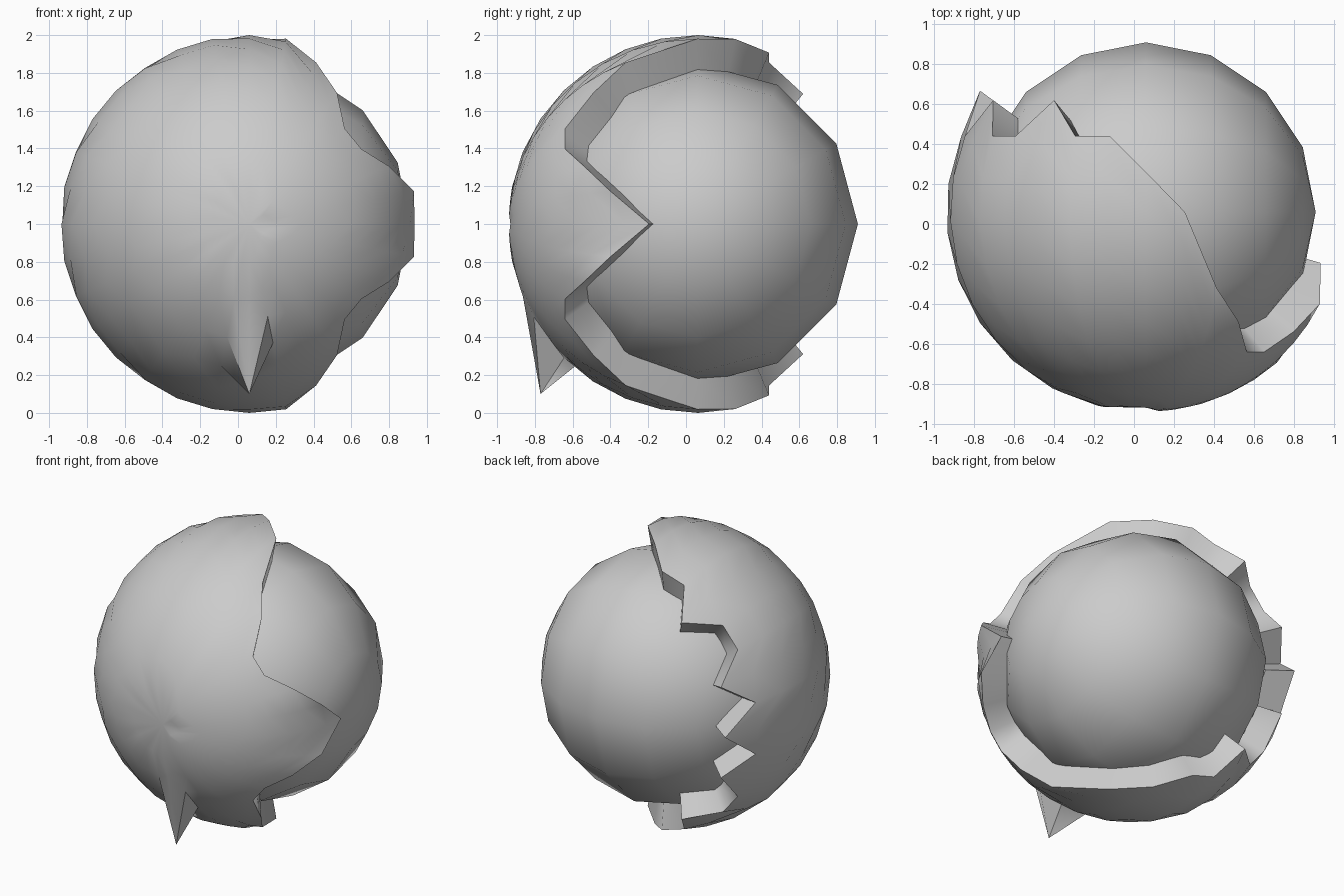
import bpy, bmesh, math
from mathutils import Vector, Matrix

if "Cube" in bpy.data.objects:
    bpy.data.objects.remove(bpy.data.objects["Cube"])

C = Vector((0.06, 0.06, 1.0))   # common centre of core and shell


def finish(bm, name, angle):
    bmesh.ops.recalc_face_normals(bm, faces=bm.faces)
    me = bpy.data.meshes.new(name)
    bm.to_mesh(me)
    bm.free()
    ob = bpy.data.objects.new(name, me)
    bpy.context.collection.objects.link(ob)
    ob.location = C
    bpy.ops.object.select_all(action='DESELECT')
    ob.select_set(True)
    bpy.context.view_layer.objects.active = ob
    bpy.ops.object.shade_smooth_by_angle(angle=math.radians(angle))
    return ob


# inner core: low-poly ball with its poles on the x axis
bm = bmesh.new()
bmesh.ops.create_uvsphere(bm, u_segments=12, v_segments=8, radius=0.85,
                          matrix=Matrix.Rotation(math.pi / 2, 4, 'Y'))
finish(bm, "inner_core", 60)

# broken shell: y position of the jagged edge, right side over the top to the left side
half = [-0.28, -0.46, -0.60, -0.70, -0.70, -0.55, -0.38, 0.0, 0.20,
        0.38, 0.38, 0.56, 0.38, 0.38, 0.56, 0.38, 0.59]
edge = half + half[-2:0:-1]     # mirrored below
SEG, RINGS, INNER = 32, 9, 0.82


def layer(bm, scale, spike):
    pole = bm.verts.new(Vector((0, -0.98, 0)) * scale)
    cols = []
    for j in range(SEG):
        th = 2 * math.pi * j / SEG
        end = math.acos(-edge[j])
        col = []
        for i in range(1, RINGS + 1):
            p = end * i / RINGS
            v = Vector((math.sin(p) * math.cos(th), -math.cos(p), math.sin(p) * math.sin(th)))
            if j == 0 and scale == 1:           # right tip bends inward
                v *= 1 - 0.088 * max(0, (i - 5) / 4)
            if j == 16 and i == RINGS:          # left tooth flares outward
                v *= 1.03
            if spike and j == 24 and i == 3:    # pulled-out front spike
                v = Vector((0, -0.83, -0.90))
            col.append(bm.verts.new(v * scale))
        cols.append(col)
    for j in range(SEG):
        a, b = cols[j], cols[(j + 1) % SEG]
        bm.faces.new((pole, a[0], b[0]))
        for i in range(RINGS - 1):
            bm.faces.new((a[i], a[i + 1], b[i + 1], b[i]))
    return [c[-1] for c in cols]


bm = bmesh.new()
outer = layer(bm, 1.0, True)
inner = layer(bm, INNER, False)
for j in range(SEG):            # rim joining both layers
    k = (j + 1) % SEG
    bm.faces.new((outer[j], outer[k], inner[k], inner[j]))
finish(bm, "broken_shell", 60)
